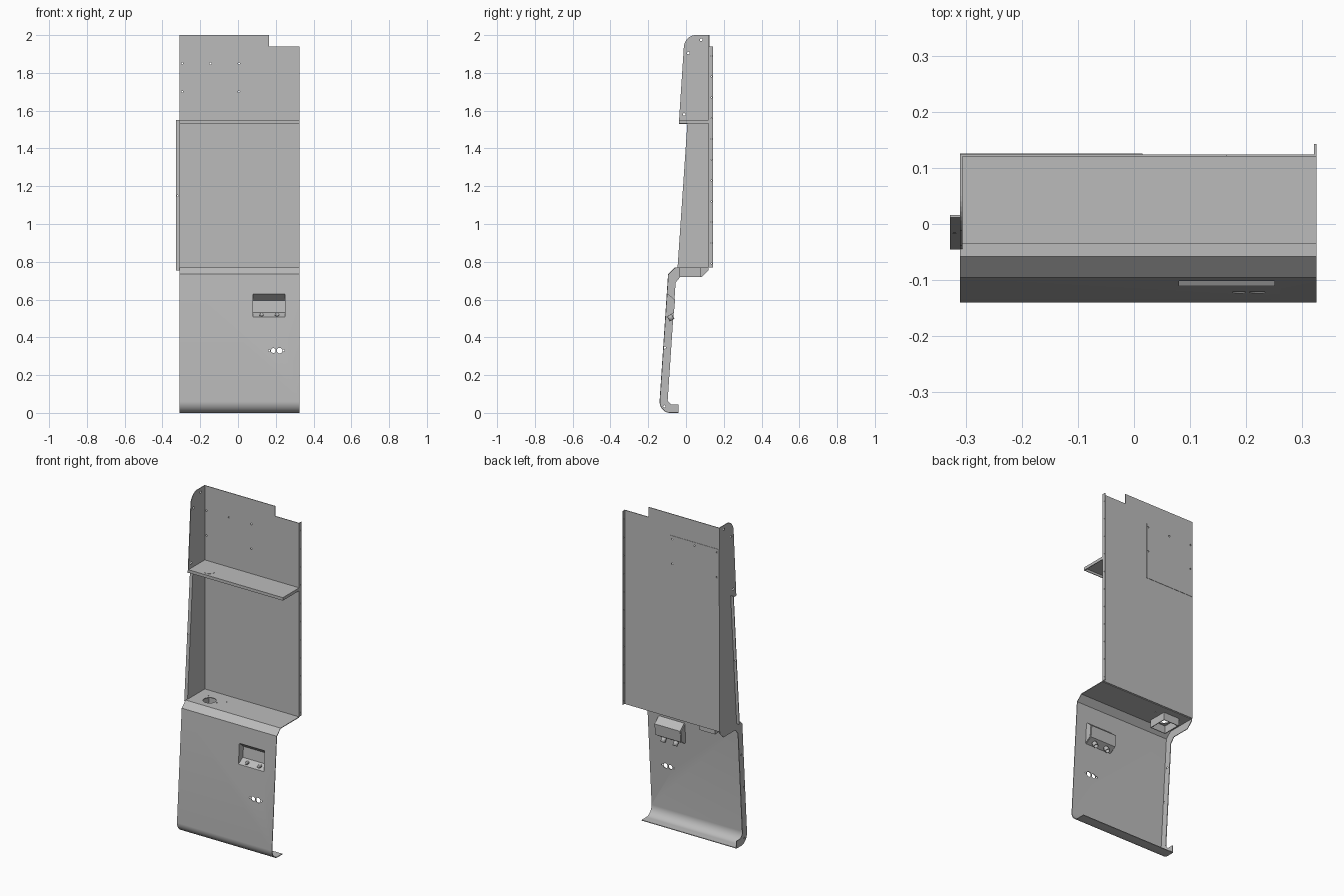
import bpy, bmesh, math
from mathutils import Vector

if "Cube" in bpy.data.objects:
    bpy.data.objects.remove(bpy.data.objects["Cube"])

T = 0.004                      # sheet thickness
LEFT, RIGHT = -0.31, 0.325     # ends of the panels along x

steel = bpy.data.materials.new("grey_steel")
steel.use_nodes = True
steel.diffuse_color = (0.5, 0.5, 0.5, 1)
steel.node_tree.nodes["Principled BSDF"].inputs["Base Color"].default_value = (0.5, 0.5, 0.5, 1)


def finish(name, bm):
    bmesh.ops.recalc_face_normals(bm, faces=bm.faces)
    mesh = bpy.data.meshes.new(name)
    bm.to_mesh(mesh)
    bm.free()
    mesh.materials.append(steel)
    obj = bpy.data.objects.new(name, mesh)
    bpy.context.collection.objects.link(obj)
    return obj


def prism(name, points, depth):
    """Extrude a flat outline of 3D points along a vector."""
    bm = bmesh.new()
    face = bm.faces.new([bm.verts.new(p) for p in points])
    new = bmesh.ops.extrude_face_region(bm, geom=[face])["geom"]
    bmesh.ops.translate(bm, vec=depth, verts=[v for v in new if isinstance(v, bmesh.types.BMVert)])
    return finish(name, bm)


def side_plate(name, outline, x):
    return prism(name, [(x, y, z) for y, z in outline], (T, 0, 0))


def box(name, x0, x1, y0, y1, z0, z1):
    return prism(name, [(x0, y0, z0), (x1, y0, z0), (x1, y1, z0), (x0, y1, z0)], (0, 0, z1 - z0))


def bent_sheet(name, path, x0, x1, side=1):
    """Fold a strip along a y-z path, thickened to one side of the path."""
    vs = [Vector(p) for p in path]
    inner = []
    for i, p in enumerate(vs):
        a = (p - vs[i - 1]).normalized() if i else (vs[1] - p).normalized()
        b = (vs[i + 1] - p).normalized() if i < len(vs) - 1 else a
        n = Vector((-a.y - b.y, a.x + b.x)).normalized()
        inner.append(p + n * side * T / max(0.4, n.dot(Vector((-a.y, a.x)))))
    outline = vs + inner[::-1]
    return prism(name, [(x0, y, z) for y, z in outline], (x1 - x0, 0, 0))


def arc(cy, cz, ry, rz, start, end, steps=10):
    angles = [math.radians(start + (end - start) * i / steps) for i in range(steps + 1)]
    return [(cy + ry * math.cos(a), cz + rz * math.sin(a)) for a in angles]


def cylinder(name, centre, axis, radius, length, sides=24, ring=0):
    bm = bmesh.new()
    bmesh.ops.create_cone(bm, cap_ends=not ring, segments=sides, radius1=radius, radius2=radius, depth=length)
    bm.transform(Vector(axis).to_track_quat("Z", "Y").to_matrix().to_4x4())
    bmesh.ops.translate(bm, vec=centre, verts=bm.verts)
    obj = finish(name, bm)
    if ring:
        obj.modifiers.new("wall", "SOLIDIFY").thickness = ring
    return obj


def cut(obj, cutters):
    for c in cutters:
        mod = obj.modifiers.new("cut", "BOOLEAN")
        mod.operation, mod.solver, mod.object = "DIFFERENCE", "EXACT", c
        c.hide_render = True
        c.hide_set(True)
        c.display_type = "WIRE"


def smooth(obj):
    bpy.ops.object.select_all(action="DESELECT")
    obj.select_set(True)
    bpy.context.view_layer.objects.active = obj
    bpy.ops.object.shade_smooth_by_angle(angle=math.radians(25))


# Back panel with a notched top corner and a rear flange
back = prism("back_panel", [(x, 0.12, z) for x, z in (
    (LEFT, 0.77), (RIGHT, 0.77), (RIGHT, 1.94), (0.165, 1.94), (0.165, 2.0), (LEFT, 2.0))], (0, T, 0))
flange = box("rear_flange", RIGHT - T, RIGHT, 0.12, 0.143, 0.77, 1.94)
backing = box("backing_plate", LEFT, 0.015, 0.12 + T, 0.126, 1.53, 1.87)
dots = [cylinder("screw_hole_cutter", (x, 0.12, z), (0, 1, 0), 0.005, 0.06, 10)
        for x, z in ((-0.295, 1.85), (-0.145, 1.85), (0.005, 1.85), (-0.295, 1.7), (0.005, 1.7))]
cut(back, dots)
cut(backing, dots)
cut(flange, [cylinder("flange_hole_cutter", (RIGHT, 0.135, 0.79 + 0.11 * i), (1, 0, 0), 0.003, 0.05, 8)
             for i in range(11)])

# Upper cheek with a rounded top, and the tapered middle cheek
upper = side_plate("upper_cheek", [(0.12, 1.53), (-0.038, 1.53)]
                   + arc(0.05, 1.93, 0.062, 0.07, 180, 90) + [(0.12, 2.0)], LEFT)
cut(upper, [cylinder("cheek_hole_cutter", (LEFT, y, z), (1, 0, 0), 0.007, 0.05, 12)
            for y, z in ((0.08, 1.975), (0.012, 1.905), (-0.01, 1.58))])
side_plate("middle_cheek", [(-0.045, 0.765), (0.12, 0.765), (0.12, 1.53), (0.007, 1.53)], LEFT)
trim = bent_sheet("cheek_trim_strip", [(-0.045, 0.755), (0.012, 1.55)], -0.328, LEFT, -1)
cut(trim, [cylinder("trim_hole_cutter", (-0.32, -0.017, 1.15), (0, 1, 0), 0.004, 0.1, 10)])

# Upper shelf with folded lips and a round stamped disc
bent_sheet("upper_shelf", [(-0.036, 1.532), (-0.036, 1.55), (0.12, 1.55)], LEFT, RIGHT, -1)
box("upper_shelf_end_lip", RIGHT - T, RIGHT, -0.036, 0.12, 1.532, 1.55)
cylinder("upper_shelf_disc", (-0.2, 0.013, 1.55), (0, 0, 1), 0.033, 0.002, 32)

# Counter and front panel folded from one sheet, curling under at the foot
front = bent_sheet("front_panel", [(0.12, 0.77), (-0.058, 0.77), (-0.095, 0.735)]
                   + arc(-0.085, 0.06, 0.055, 0.06, 180, 270, 14) + [(-0.04, 0.0)], LEFT, RIGHT)
holes = [box("recess_cutter", 0.08, 0.25, -0.16, -0.08, 0.507, 0.63),
         cylinder("counter_hole_cutter", (-0.2, 0.015, 0.77), (0, 0, 1), 0.036, 0.05, 32)]
for x, r in ((0.165, 0.005), (0.187, 0.013), (0.22, 0.015), (0.242, 0.005)):
    holes.append(cylinder("socket_cutter", (x, -0.12, 0.33), (0, 1, 0), r, 0.08, 20))
for x, y in ((-0.24, 0.06), (-0.15, 0.01), (-0.11, 0.05)):
    holes.append(cylinder("counter_screw_cutter", (x, y, 0.77), (0, 0, 1), 0.004, 0.05, 8))
cut(front, holes)
smooth(front)

# Narrow side flange of the lower section
side = side_plate("lower_side_flange", [(0.12, 0.77), (-0.058, 0.77), (-0.095, 0.735)]
                  + arc(-0.085, 0.06, 0.055, 0.06, 180, 270)
                  + [(-0.04, 0.0), (-0.04, 0.045), (-0.08, 0.045), (-0.097, 0.065), (-0.055, 0.69),
                     (-0.03, 0.72), (0.085, 0.72), (0.12, 0.755)], LEFT)
cut(side, [cylinder("side_hole_cutter", (LEFT, y, z), (1, 0, 0), 0.006, 0.05, 12)
           for y, z in ((-0.115, 0.035), (-0.112, 0.345), (-0.085, 0.55))])

# Open collar below the counter hole
for x in (-0.25, -0.145 - T):
    box("collar_side", x, x + T, -0.035, 0.08, 0.72, 0.768)
for y in (-0.035, 0.08 - T):
    box("collar_end", -0.25, -0.145, y, y + T, 0.72, 0.768)

# Recessed control pocket with two tubes through its sloping floor
pocket = [(-0.102, 0.63), (-0.062, 0.596), (-0.068, 0.532), (-0.11, 0.507)]
shell = bent_sheet("control_pocket", pocket, 0.08, 0.25)
for x in (0.08 - T, 0.25):
    side_plate("pocket_end", pocket, x)
floor_axis = Vector((0, 0.51, -0.86))
tubes = []
for x in (0.125, 0.207):
    centre = Vector((x, -0.09, 0.519))
    tubes.append(cylinder("tube_cutter", centre, floor_axis, 0.013, 0.03, 20))
    tube = cylinder("control_tube", centre + floor_axis * 0.016, floor_axis, 0.014, 0.032, 20, 0.003)
    smooth(tube)
cut(shell, tubes)
